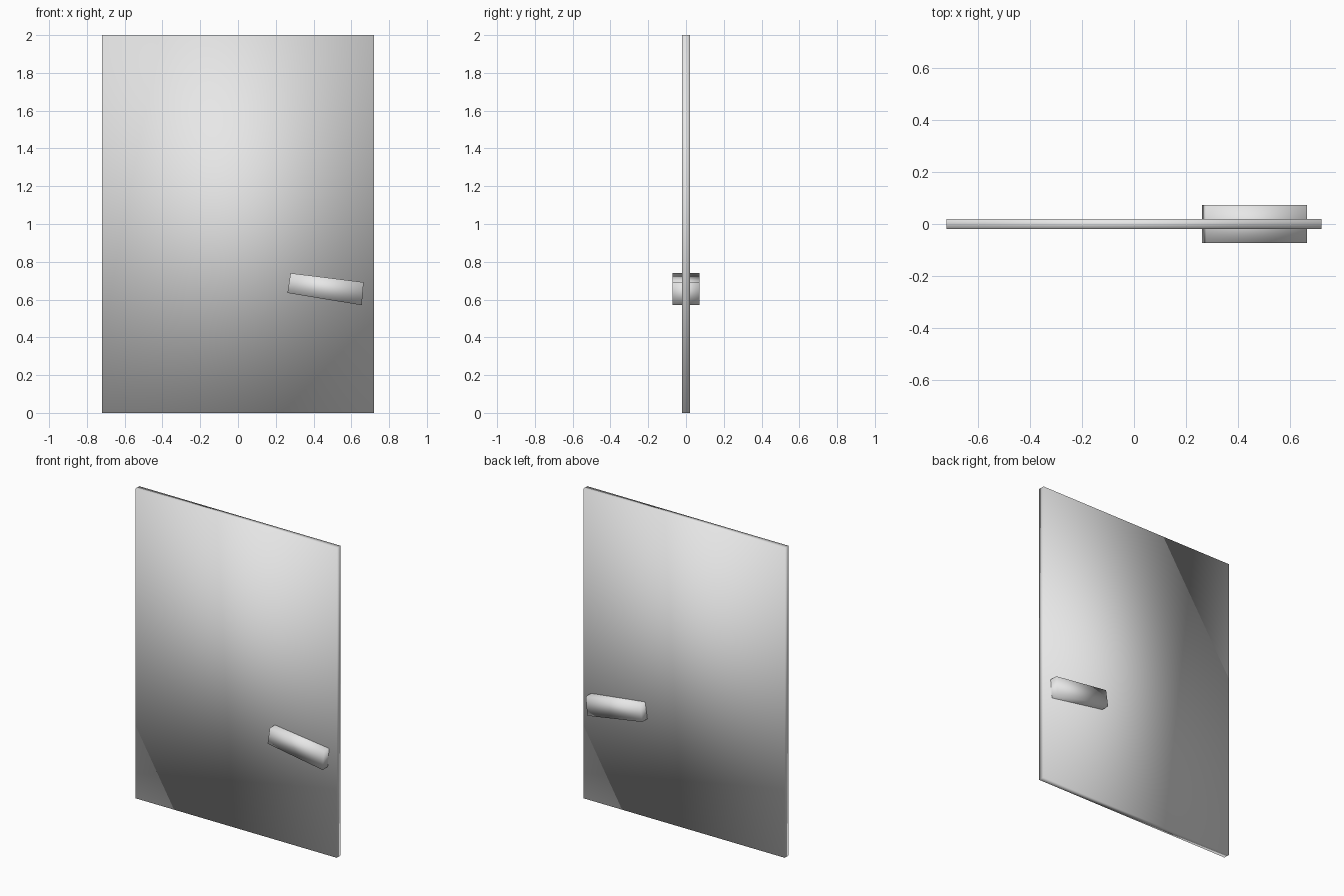
import bpy
import bmesh

cube = bpy.data.objects.get("Cube")
if cube:
    bpy.data.objects.remove(cube, do_unlink=True)

# Single plain grey
grey = bpy.data.materials.new("light grey")
grey.use_nodes = True
grey.diffuse_color = (0.8, 0.8, 0.8, 1)
grey.node_tree.nodes["Principled BSDF"].inputs["Base Color"].default_value = (0.8, 0.8, 0.8, 1)


def slab(name, outline, depth):
    """Extrude an x-z outline evenly to both sides of y = 0, smooth shaded."""
    bm = bmesh.new()
    front = bm.faces.new([bm.verts.new((x, -depth / 2, z)) for x, z in outline])
    grown = bmesh.ops.extrude_face_region(bm, geom=[front], use_keep_orig=True)
    moved = [v for v in grown["geom"] if isinstance(v, bmesh.types.BMVert)]
    bmesh.ops.translate(bm, verts=moved, vec=(0, depth, 0))
    bmesh.ops.recalc_face_normals(bm, faces=bm.faces)
    for face in bm.faces:
        face.smooth = True
    mesh = bpy.data.meshes.new(name)
    bm.to_mesh(mesh)
    bm.free()
    mesh.materials.append(grey)
    obj = bpy.data.objects.new(name, mesh)
    bpy.context.collection.objects.link(obj)
    return obj


# Door leaf
slab("door_panel", [(-0.72, 0), (0.72, 0), (0.72, 2), (-0.72, 2)], 0.04)

# Slanted, slightly tapered handle passing through the leaf
slab("door_handle", [(0.262, 0.635), (0.655, 0.57), (0.665, 0.692), (0.278, 0.74)], 0.145)
